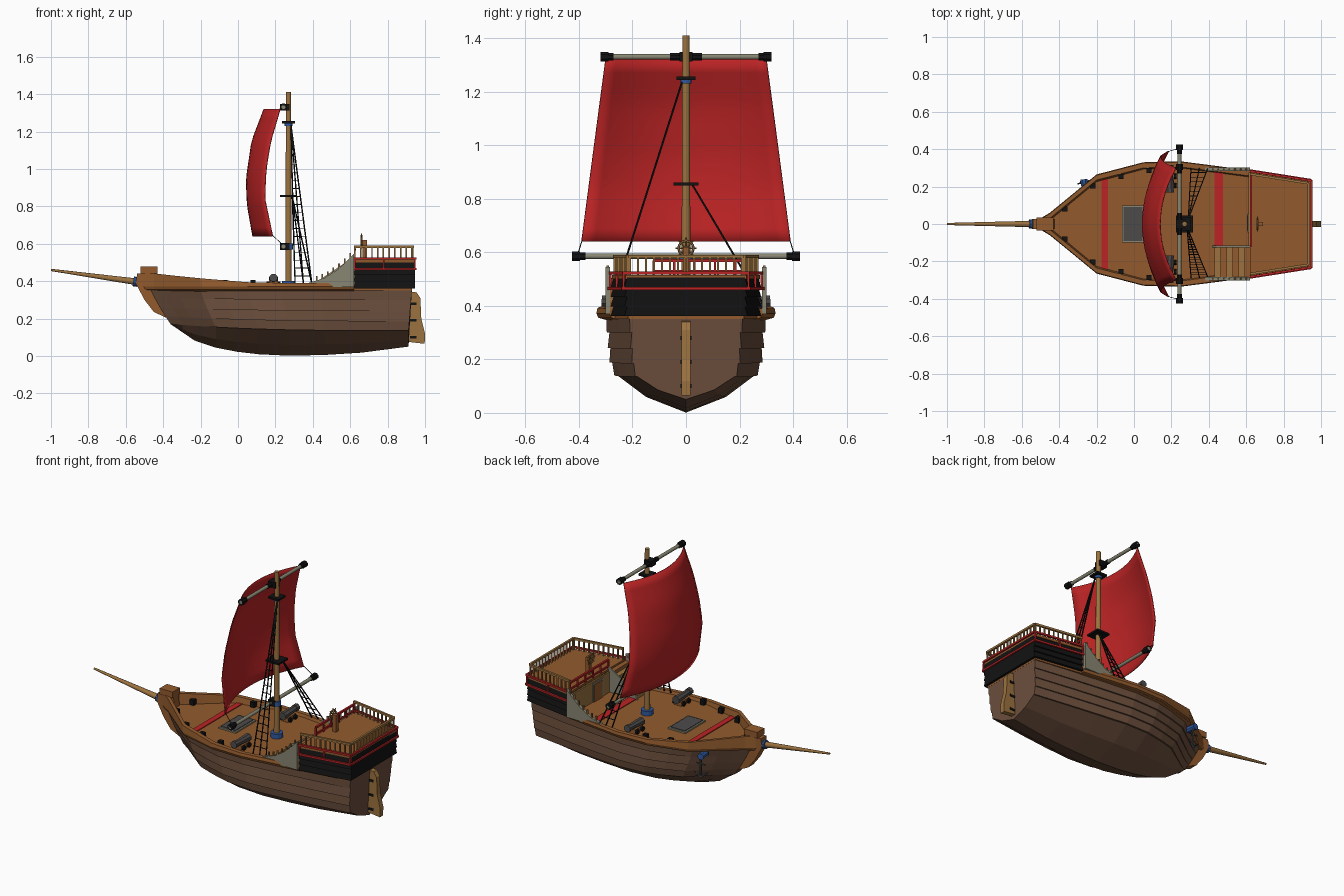
import bpy, bmesh, math
from mathutils import Vector

if "Cube" in bpy.data.objects:
    bpy.data.objects.remove(bpy.data.objects["Cube"])

def mat(name, r, g, b):
    m = bpy.data.materials.new(name)
    m.diffuse_color = (r, g, b, 1)
    m.use_nodes = True
    m.node_tree.nodes["Principled BSDF"].inputs["Base Color"].default_value = m.diffuse_color
    return m

HULL = mat("hull_brown", .15, .078, .046)
DECK = mat("deck_brown", .29, .105, .027)
TAN = mat("tan_wood", .33, .17, .05)
BLACK = mat("black", .006, .006, .006)
RED = mat("red", .5, .017, .018)
BLUE = mat("blue", .03, .1, .35)
PALE = mat("weathered_wood", .25, .24, .17)
GREY = mat("iron_grey", .075, .07, .068)

def interp(pts, x):
    if x <= pts[0][0]: return pts[0][1]
    for (a, p), (b, q) in zip(pts, pts[1:]):
        if x <= b: return p + (q - p) * (x - a) / (b - a)
    return pts[-1][1]

def make(name, verts, faces, m, mirror=False, smooth=False):
    verts = [tuple(v) for v in verts]
    faces = [tuple(f) for f in faces]
    if mirror:
        n = len(verts)
        verts += [(x, -y, z) for x, y, z in verts]
        faces += [tuple(i + n for i in reversed(f)) for f in faces]
    me = bpy.data.meshes.new(name)
    me.from_pydata(verts, [], faces)
    bm = bmesh.new()
    bm.from_mesh(me)
    bmesh.ops.remove_doubles(bm, verts=bm.verts, dist=.0002)
    bmesh.ops.recalc_face_normals(bm, faces=bm.faces)
    for f in bm.faces: f.smooth = smooth and len(f.verts) == 4
    bm.to_mesh(me)
    bm.free()
    me.materials.append(m)
    ob = bpy.data.objects.new(name, me)
    bpy.context.collection.objects.link(ob)
    return ob

def loft(name, rows, m, loop=False, mirror=True):
    c = len(rows[0]); n = len(rows)
    faces = []
    for i in range(n if loop else n - 1):
        j = (i + 1) % n
        faces += [(i*c + k, i*c + k + 1, j*c + k + 1, j*c + k) for k in range(c - 1)]
    faces += [[i*c for i in range(n)], [i*c + c - 1 for i in range(n)][::-1]]
    return make(name, [p for r in rows for p in r], faces, m, mirror)

def prism(name, prof, y0, y1, m, mirror=False):
    """xz profile pushed along y"""
    return loft(name, [[(x, y0, z), (x, y1, z)] for x, z in prof], m, True, mirror)

def box(name, x0, x1, y0, y1, z0, z1, m, mirror=False):
    return prism(name, [(x0, z0), (x1, z0), (x1, z1), (x0, z1)], y0, y1, m, mirror)

def rods(name, segs, m, n=8, mirror=False, smooth=False):
    """many tapered rods (start, end, r0, r1) in one object"""
    V, F = [], []
    for a, b, r0, r1 in segs:
        a, b = Vector(a), Vector(b)
        q = (b - a).to_track_quat('Z', 'Y')
        o = len(V)
        for p, r in ((a, r0), (b, r1)):
            for k in range(n):
                t = 2 * math.pi * (k + .5) / n
                V.append(p + q @ Vector((r*math.cos(t), r*math.sin(t), 0)))
        F += [(o+k, o+(k+1) % n, o+n+(k+1) % n, o+n+k) for k in range(n)]
        F += [[o+k for k in range(n)][::-1], [o+n+k for k in range(n)]]
    return make(name, V, F, m, mirror, smooth)

# ---- hull: plan outline, stem line and keel line
def plan(x):
    return interp([(-.53, .012), (-.45, .06), (-.2, .265), (.05, .33), (.25, .335), (.6, .29), (.95, .235)], x)
def stem(z):
    return interp([(.13, -.33), (.17, -.36), (.23, -.40), (.3, -.44), (.36, -.47)], z)
def keel(x):
    return interp([(-.36, .17), (-.2, .06), (.05, .012), (.3, 0), (.6, .01), (.91, .05)], x)

U = [0, .05, .1, .19, .28, .37, .5, .65, .8, 1]
def waterline(z, f):
    row = []
    for u in U:
        zz = z + .035 * (.36 - z) / .22 * (1 - u)**3
        x0 = stem(z + .035 * (.36 - z) / .22)
        x1 = .905 + .025 * (z - .05) / .31
        row.append((x0 + u*(x1 - x0), plan(-.49 + u*1.43) * f, zz))
    return row

levels = [(.36, .89), (.30, .885), (.30, .855), (.24, .875), (.24, .845), (.185, .855), (.185, .825), (.135, .80), (.135, .765)]
rows = [waterline(z, f) for z, f in levels]
chine = rows[-1]
rows.insert(0, [(x, 0, z) for x, y, z in rows[0]])
rows.append([(x, y*.58, keel(x) + (z - keel(x))*.42) for x, y, z in chine])
rows.append([(x, 0, keel(x)) for x, y, z in chine])
loft("hull_planking", rows, HULL)

# ---- deck and gunwale
X = [-.52, -.45, -.33, -.2, -.07, .05, .25, .43, .62]
XD = X + [.93]
inner = lambda x: max(plan(x) - .022, .001)
loft("main_deck", [[(x, 0, .372) for x in XD], [(x, inner(x), .372) for x in XD],
                   [(x, inner(x), .35) for x in XD], [(x, 0, .35) for x in XD]], DECK)
top = lambda x: interp([(-.52, .45), (-.4, .435), (-.2, .415), (.1, .39), (.62, .39)], x)
loft("gunwale", [[(x, max(plan(x) - .045, 0), .345) for x in X], [(x, plan(x) - .008, .355) for x in X],
                 [(x, plan(x), .372) for x in X], [(x, plan(x) - .004, top(x)) for x in X],
                 [(x, max(plan(x) - .03, 0), top(x)) for x in X]], DECK, True)
prism("stem_post", [(-.54, .44), (-.545, .385), (-.5, .3), (-.45, .235), (-.385, .205), (-.38, .23), (-.42, .3), (-.43, .44)], -.026, .026, DECK)
box("stem_head", -.52, -.43, -.036, .036, .44, .478, DECK)
rods("bowsprit", [((-.46, 0, .385), (-1, 0, .46), .02, .006)], TAN, 10, smooth=True)
rods("bowsprit_collar", [((-.535, 0, .395), (-.56, 0, .399), .026, .026)], BLUE, 10)

# ---- deck details
for i, (a, b, y0, y1) in enumerate([(-.175, -.14, -.25, .25), (.43, .475, -.12, .295)]):
    box(f"deck_stripe_{i}", a, b, y0, y1, .372, .377, RED)
box("hatch_frame", -.065, .055, -.1, .1, .372, .381, PALE)
box("hatch_grate", -.055, .045, -.09, .09, .372, .385, GREY)
for i, x in enumerate([-.37, -.22, -.07, .08]):
    y = plan(x) - .045
    box(f"cleat_{i}", x - .014, x + .014, y - .014, y + .014, .372, .405, BLACK, True)
box("cannon_carriage", .165, .215, .19, .27, .372, .4, DECK, True)
rods("cannon_barrel", [((.19, .17, .412), (.19, .31, .418), .025, .017), ((.19, .29, .417), (.19, .315, .418), .022, .022)], GREY, 8, True)
rods("cannon_wheels", [((x, y, .385), (x + .012, y, .385), .015, .015) for x in (.153, .215) for y in (.205, .255)], BLACK, 8, True)

# ---- stern castle with overlapping black boards
XC = [.62, .73, .84, .945]
rows = [[(x, 0, .505) for x in XC]]
for i in range(4):
    z1 = .505 - i*.036
    rows += [[(x, plan(x) - .016, z1) for x in XC], [(x, plan(x) - .006, z1 - .036) for x in XC]]
rows.append([(x, 0, .361) for x in XC])
loft("castle_boards", rows, BLACK)
loft("castle_deck", [[(x, 0, .515) for x in XC], [(x, plan(x) - .01, .515) for x in XC],
                     [(x, plan(x) - .01, .5) for x in XC], [(x, 0, .5) for x in XC]], DECK)
box("castle_front_wall", .611, .622, -.275, .275, .37, .5, TAN)
box("castle_door", .604, .612, -.035, .045, .372, .48, DECK)
box("door_frame", .607, .612, -.045, .055, .372, .49, PALE)

def edge(z, off, r, back=.948):
    pts = [(.62, plan(.62) + off, z), (back, plan(back) + off, z)]
    return [(pts[0], pts[1], r, r), (pts[1], (back, 0, z), r, r)]
rods("castle_red_trim", edge(.522, -.004, .008) + edge(.465, 0, .008)
     + [((x, plan(x) - .002, .465), (x, plan(x) - .004, .522), .006, .006) for x in (.625, .78, .944)], RED, 4, True)
posts = [(.625 + i*.0305, plan(.625 + i*.0305) - .02) for i in range(11)]
posts += [(.935, y*.03) for y in range(0, 8)]
rods("railing_balusters", [((x, y, .51), (x, y, .58), .0055, .0055) for x, y in posts], TAN, 4, True)
rods("railing_top", edge(.584, -.02, .009, .935), TAN, 4, True)
rods("front_red_rail", [((.625, -.12, .57), (.625, .26, .57), .008, .008), ((.625, -.12, .53), (.625, .26, .53), .006, .006)]
     + [((.625, -.12 + i*.076, .51), (.625, -.12 + i*.076, .57), .006, .006) for i in range(6)], RED, 4)

# curved side brackets and stair
curve = [(.38, .392), (.46, .415), (.53, .46), (.58, .505), (.62, .545)]
prism("side_bracket", curve + [(.62, .37), (.38, .37)], .283, .301, PALE, True)
rods("bracket_posts", [((x, .292, interp(curve, x) - .01), (x, .292, interp(curve, x) + .025), .006, .006)
                       for x in (.42, .45, .48, .51, .54, .57, .6)], TAN, 4, True)
for i in range(6):
    box(f"stair_step_{i}", .43 + i*.032, .62, -.283, -.125, .372 + i*.022, .394 + i*.022, DECK if i % 2 else TAN)
prism("stair_side", [(.42, .372), (.44, .41), (.62, .53), (.62, .372)], -.125, -.115, PALE)

# steering wheel
ring = [(.66, .028*math.cos(k*math.pi/6), .615 + .028*math.sin(k*math.pi/6)) for k in range(12)]
rods("steering_wheel", [(ring[k], ring[(k+1) % 12], .005, .005) for k in range(12)]
     + [((.66, -.04*math.cos(a), .615 - .04*math.sin(a)), (.66, .04*math.cos(a), .615 + .04*math.sin(a)), .003, .003)
        for a in (0, math.pi/4, math.pi/2, 3*math.pi/4)], TAN, 6)
box("wheel_stand", .665, .69, -.012, .012, .51, .62, DECK)

# ---- rudder
prism("rudder", [(.915, .345), (.955, .34), (.975, .31), (.98, .2), (1, .12), (.998, .065), (.955, .07), (.915, .075)], -.016, .016, TAN)
for i, z in enumerate((.1, .19, .28)):
    box(f"rudder_hinge_{i}", .92, .955, -.02, .02, z - .007, z + .007, BLACK)

# ---- mast, yards and fittings
rods("mast", [((.27, 0, .36), (.27, 0, 1.41), .018, .014)], TAN, 12, smooth=True)
rods("mast_collars", [((.27, 0, z), (.27, 0, z + h), r, r) for z, h, r in ((.372, .03, .036), (.57, .03, .025), (1.23, .02, .021))], BLUE, 12)
for z, w in ((1.25, .036), (.855, .046)):
    box(f"mast_platform_{int(z*100)}", .27 - w, .27 + w, -w, w, z - .006, z + .006, BLACK)
for name, z, h, r in (("upper", 1.33, .32, .011), ("lower", .585, .425, .011)):
    rods(name + "_yard", [((.243, -h, z), (.243, h, z), r, r)], PALE, 8, smooth=True)
    rods(name + "_yard_ends", [((.243, h - .05, z), (.243, h - .012, z), .015, .015),
                               ((.243, h - .03, z), (.243, h, z), .02, .02)], BLACK, 8, True)
    box(name + "_yard_lashing", .225, .275, -.025, .025, z - .018, z + .018, BLACK)
rods("upper_yard_sleeve", [((.243, -.06, 1.33), (.243, .06, 1.33), .015, .015)], BLACK, 8)

# ---- sail, billowing towards the bow
mid = [(0, .14), (.25, .075), (.55, .045), (.75, .05), (1, .08)]
side = [(0, .225), (.25, .175), (.47, .15), (.7, .142), (1, .185)]
NT, NS = 14, 16
V, F = [], []
for i in range(NT + 1):
    t = i / NT
    for j in range(NS + 1):
        s = 2 * j / NS - 1
        a, b = interp(mid, t), interp(side, t)
        V.append((a + (b - a)*s*s, s*(.3 + .09*t), 1.32 - .68*t))
W = NS + 1
F = [(i*W + j, i*W + j + 1, (i+1)*W + j + 1, (i+1)*W + j) for i in range(NT) for j in range(NS)]
sail = make("sail", V, F, RED, smooth=True)
sol = sail.modifiers.new("thickness", 'SOLIDIFY')
sol.thickness = .006
sol.offset = 0
rods("sail_sheets", [((.185, .388, .645), (.243, .405, .59), .002, .002), ((.22, .298, 1.318), (.243, .298, 1.33), .004, .004)], BLACK, 4, True)

# ---- rope ladders: tall on one side, short on the other
for name, y, tip in (("tall_shroud", -.285, (.283, -.015, 1.235)), ("short_shroud", .3, (.29, .025, .85))):
    tip = Vector(tip)
    feet = [Vector((x, y, .385)) for x in (.305, .35, .395)]
    segs = [(f, tip, .004, .004) for f in feet]
    n = int((tip.z - .4) / .04)
    for k in range(1, n):
        segs.append((feet[0].lerp(tip, k/n), feet[2].lerp(tip, k/n), .0025, .0025))
    rods(name, segs, BLACK, 4)

# ---- anchor on the far bow side
ax, ay = -.26, .225
rods("anchor_hub", [((ax, ay - .05, .335), (ax - .008, ay + .014, .335), .02, .02)], BLUE, 8)
rods("anchor", [((ax, ay, .33), (ax, ay, .2), .006, .006), ((ax - .03, ay, .285), (ax + .03, ay, .285), .005, .005),
                ((ax, ay, .2), (ax - .04, ay - .01, .235), .007, .004), ((ax, ay, .2), (ax + .04, ay + .01, .235), .007, .004)], GREY, 6)
